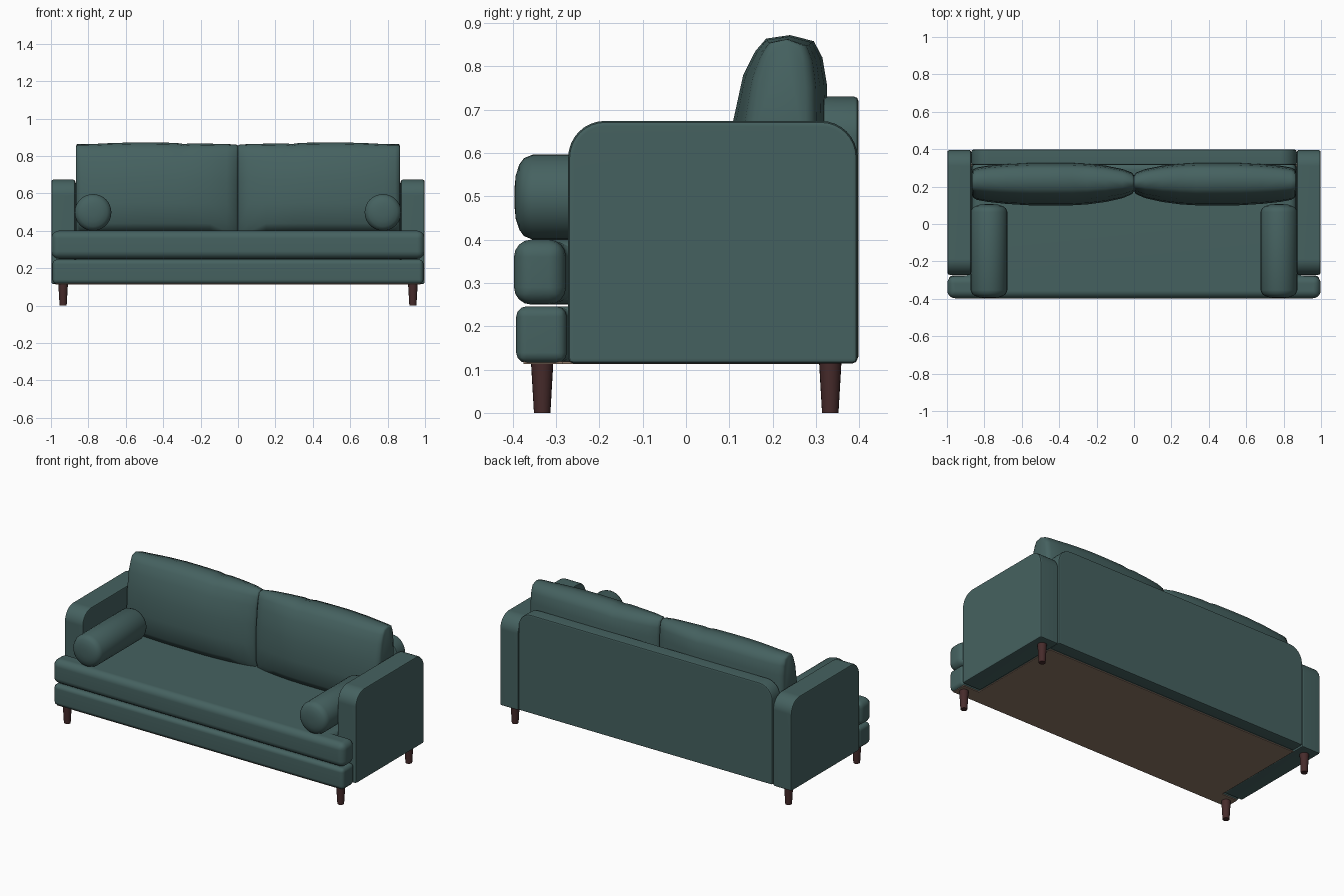
import bpy, bmesh, math

if "Cube" in bpy.data.objects:
    bpy.data.objects.remove(bpy.data.objects["Cube"])


def material(name, rgb):
    m = bpy.data.materials.new(name)
    m.diffuse_color = (*rgb, 1)
    m.use_nodes = True
    m.node_tree.nodes["Principled BSDF"].inputs["Base Color"].default_value = m.diffuse_color
    return m


FABRIC = material("teal fabric", (0.06, 0.121, 0.117))
WOOD = material("dark red wood", (0.062, 0.024, 0.024))
LINING = material("brown lining", (0.265, 0.185, 0.135))


def finish(name, bm, mat, bevel=0, segs=3, angle=40):
    bmesh.ops.recalc_face_normals(bm, faces=bm.faces)
    me = bpy.data.meshes.new(name)
    bm.to_mesh(me)
    bm.free()
    ob = bpy.data.objects.new(name, me)
    bpy.context.collection.objects.link(ob)
    me.materials.append(mat)
    bpy.ops.object.select_all(action='DESELECT')
    ob.select_set(True)
    bpy.context.view_layer.objects.active = ob
    if bevel:
        b = ob.modifiers.new("soft edges", 'BEVEL')
        b.width, b.segments = bevel, segs
        b.limit_method, b.angle_limit = 'ANGLE', math.radians(40)
        bpy.ops.object.modifier_apply(modifier=b.name)
    bpy.ops.object.shade_smooth_by_angle(angle=math.radians(angle))
    if bevel:
        # keep the large flat faces evenly shaded
        w = ob.modifiers.new("flat panels", 'WEIGHTED_NORMAL')
        w.keep_sharp = True
    return ob


def prism(name, pts, axis, a, b, mat, bevel=0, segs=3):
    """Extrude a 2D outline along an axis from a to b."""
    def place(p, d):
        v = list(p)
        v.insert(axis, d)
        return v
    bm = bmesh.new()
    lo = [bm.verts.new(place(p, a)) for p in pts]
    hi = [bm.verts.new(place(p, b)) for p in pts]
    bm.faces.new(lo)
    bm.faces.new(hi)
    n = len(pts)
    for i in range(n):
        j = (i + 1) % n
        bm.faces.new((lo[i], lo[j], hi[j], hi[i]))
    return finish(name, bm, mat, bevel, segs)


def loft(name, rings, mat, angle=40):
    """Skin a list of closed rings and cap both ends."""
    bm = bmesh.new()
    vs = [[bm.verts.new(p) for p in r] for r in rings]
    n = len(vs[0])
    for r, s in zip(vs, vs[1:]):
        for i in range(n):
            j = (i + 1) % n
            bm.faces.new((r[i], r[j], s[j], s[i]))
    bm.faces.new(vs[0])
    bm.faces.new(vs[-1])
    return finish(name, bm, mat, angle=angle)


def arch(u0, u1, z0, z1, r, n=8):
    """Upright outline with rounded top corners."""
    pts = [(u0, z0), (u1, z0)]
    for cx, start in ((u1 - r, 0), (u0 + r, 90)):
        for i in range(n + 1):
            t = math.radians(start + 90 * i / n)
            pts.append((cx + r * math.cos(t), z1 - r + r * math.sin(t)))
    return pts


def tee(wide, front, step, narrow, back):
    """T-shaped plan: wide ears in front of the arms."""
    half = [(wide, front), (wide, step), (narrow, step), (narrow, back)]
    return half + [(-x, y) for x, y in reversed(half)]


# base, its lining and the seat
prism("base", tee(0.992, -0.392, -0.275, 0.868, 0.33), 2, 0.115, 0.246, FABRIC, 0.024)
prism("underside_lining", tee(0.975, -0.375, -0.285, 0.868, 0.32), 2, 0.113, 0.119, LINING)
prism("seat", tee(0.998, -0.397, -0.277, 0.868, 0.33), 2, 0.25, 0.4, FABRIC, 0.04, 4)

# backrest frame
prism("backrest", arch(-0.869, 0.869, 0.12, 0.73, 0.09), 1, 0.316, 0.398, FABRIC, 0.01, 2)

# cushion cross-section (y, z) and stations along its width (position, thickness, height)
SECTION = [(0.14, 0.395), (0.108, 0.44), (0.1, 0.55), (0.108, 0.67), (0.132, 0.78),
           (0.16, 0.835), (0.185, 0.864), (0.24, 0.872), (0.295, 0.858), (0.315, 0.82),
           (0.325, 0.76), (0.328, 0.6), (0.322, 0.45), (0.295, 0.395)]
STATIONS = [(0, 0.36, 0.965), (0.01, 0.5, 0.975), (0.06, 0.68, 0.983), (0.15, 0.85, 0.986),
            (0.25, 0.96, 0.99), (0.29, 0.98, 0.982), (0.33, 1, 0.995), (0.45, 1, 1),
            (0.56, 1, 1), (0.68, 0.94, 0.993), (0.78, 0.85, 0.982), (0.84, 0.76, 0.98),
            (0.86, 0.66, 0.98), (0.866, 0.52, 0.965)]

for side, sx in (("right", 1), ("left", -1)):
    # arms
    prism(side + "_arm", arch(-0.272, 0.396, 0.114, 0.674, 0.085), 0,
          sx * 0.87, sx * 0.998, FABRIC, 0.012, 2)
    # back cushions
    loft(side + "_back_cushion",
         [[(sx * x, 0.22 + (y - 0.22) * t, 0.395 + (z - 0.395) * h) for y, z in SECTION]
          for x, t, h in STATIONS], FABRIC, 60)
    # bolsters
    end = [(0.02, 0), (0.05, 0.003), (0.075, 0.011), (0.09, 0.022), (0.098, 0.042)]
    prof = [(r, -0.396 + d) for r, d in end] + [(r, 0.106 - d) for r, d in reversed(end)]
    loft(side + "_bolster",
         [[(sx * 0.775 + r * math.cos(k * math.tau / 32), y, 0.498 + r * math.sin(k * math.tau / 32))
           for k in range(32)] for r, y in prof], FABRIC, 50)
    # tapered legs
    for end_name, y in (("front", -0.332), ("back", 0.333)):
        loft(f"{side}_{end_name}_leg",
             [[(sx * 0.935 + r * math.cos(k * math.tau / 20), y + r * math.sin(k * math.tau / 20), z)
               for k in range(20)] for r, z in ((0.019, 0), (0.026, 0.12))], WOOD)
